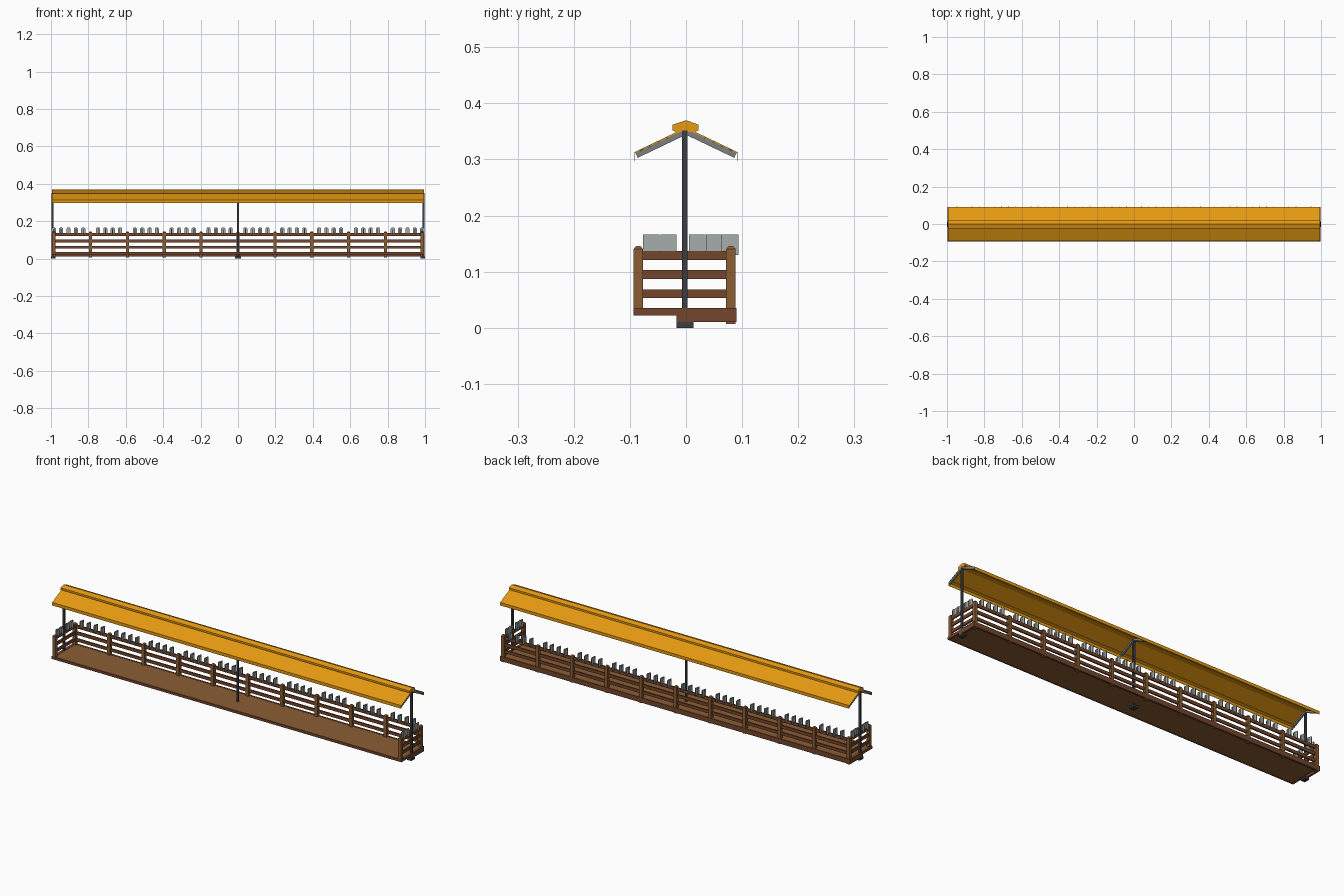
import bpy, bmesh, math
from mathutils import Matrix

if "Cube" in bpy.data.objects:
    bpy.data.objects.remove(bpy.data.objects["Cube"])


def mat(name, rgb):
    m = bpy.data.materials.new(name)
    m.diffuse_color = (*rgb, 1)
    m.use_nodes = True
    m.node_tree.nodes["Principled BSDF"].inputs["Base Color"].default_value = m.diffuse_color
    return m


YELLOW = mat("roof_yellow", (0.78, 0.32, 0.006))
WOOD = mat("light_wood", (0.26, 0.11, 0.034))
DARK = mat("dark_wood", (0.17, 0.06, 0.025))
STEEL = mat("dark_steel", (0.045, 0.048, 0.055))
GREY = mat("grey_steel", (0.2, 0.21, 0.22))
PALE = mat("pale_grey", (0.38, 0.42, 0.4))
GREEN = mat("dark_leaf", (0.08, 0.12, 0.085))


def finish(name, bm, material):
    bmesh.ops.recalc_face_normals(bm, faces=bm.faces)
    me = bpy.data.meshes.new(name)
    bm.to_mesh(me)
    bm.free()
    me.materials.append(material)
    ob = bpy.data.objects.new(name, me)
    bpy.context.collection.objects.link(ob)
    return ob


def boxes(name, material, items):
    """items: (x0, x1, y0, y1, z0, z1)"""
    bm = bmesh.new()
    for x0, x1, y0, y1, z0, z1 in items:
        m = Matrix.Translation(((x0 + x1) / 2, (y0 + y1) / 2, (z0 + z1) / 2))
        bmesh.ops.create_cube(bm, size=1, matrix=m @ Matrix.Diagonal((x1 - x0, y1 - y0, z1 - z0, 1)))
    return finish(name, bm, material)


def extrude_x(name, material, profile, spans):
    """Extrude a y/z outline along each x span."""
    bm = bmesh.new()
    for x0, x1 in spans:
        f = bm.faces.new([bm.verts.new((x0, y, z)) for y, z in profile])
        ext = bmesh.ops.extrude_face_region(bm, geom=[f])
        bmesh.ops.translate(bm, vec=(x1 - x0, 0, 0),
                            verts=[v for v in ext["geom"] if isinstance(v, bmesh.types.BMVert)])
    return finish(name, bm, material)


def posts(name, items, w=0.0085):
    """Square posts with a pointed, chamfered cap."""
    bm = bmesh.new()
    for x, y, z0 in items:
        rings = []
        for z, r in ((z0, w), (0.140, w), (0.146, w * 0.45)):
            rings.append([bm.verts.new((x + a * r, y + b * r, z))
                          for a, b in ((-1, -1), (1, -1), (1, 1), (-1, 1))])
        for lo, hi in zip(rings, rings[1:]):
            for i in range(4):
                j = (i + 1) % 4
                bm.faces.new((lo[i], lo[j], hi[j], hi[i]))
        bm.faces.new(rings[0])
        bm.faces.new(rings[-1])
    return finish(name, bm, WOOD)


ENDS = (-1, 1)
POST_X = [-0.985 + 0.197 * i for i in range(11)]
RAILS = ((0.053, 0.068), (0.087, 0.103), (0.121, 0.137))

# Deck with darker edge boards
boxes("deck_floor", WOOD, [(-0.985, 0.985, -0.085, 0.082, 0.0225, 0.034)])
boxes("deck_front_edge", DARK, [(-0.997, 0.997, -0.094, -0.085, 0.022, 0.035)])
boxes("deck_end_edges", DARK, [(s * 0.99 - 0.007, s * 0.99 + 0.007, -0.085, 0.09, 0.022, 0.035) for s in ENDS])
boxes("back_skirt_board", DARK, [(-0.997, 0.997, 0.080, 0.090, 0.010, 0.035)])
boxes("end_skirt_boards", DARK, [(s * 0.993 - 0.005, s * 0.993 + 0.005, -0.017, 0.09, 0.010, 0.035) for s in ENDS])

# Fence posts and rails
posts("back_posts", [(x, 0.080, 0.007) for x in POST_X])
posts("front_end_posts", [(s * 0.985, -0.085, 0.024) for s in ENDS])
boxes("back_rails", DARK, [(-0.985, 0.985, 0.076, 0.083, a, b) for a, b in RAILS])
boxes("end_rails", DARK, [(s * 0.985 - 0.0035, s * 0.985 + 0.0035, -0.078, 0.073, a, b)
                          for s in ENDS for a, b in RAILS])

# Crossed plant plates on the top rails
spots = [(a + 0.197 * k / 5, 0.079) for a in POST_X[:-1] for k in (1, 2, 3, 4)]
spots += [(s * 0.985, y) for s in ENDS for y in (-0.062, -0.031, 0.020, 0.050)]
boxes("plant_plates_across", GREEN, [(x - 0.0008, x + 0.0008, y - 0.0145, y + 0.0145, 0.130, 0.158)
                                     for x, y in spots])
boxes("plant_plates_pale", PALE, [(x + d - 0.0006, x + d + 0.0006, y - 0.0145, y + 0.0145, 0.130, 0.166)
                                  for x, y in spots for d in (-0.002, 0.002)])
bm = bmesh.new()
for x, y in spots:
    outline = ((-0.011, 0.131), (0.011, 0.131), (0.011, 0.160), (0.006, 0.166), (-0.006, 0.166), (-0.011, 0.160))
    bm.faces.new([bm.verts.new((x + dx, y, z)) for dx, z in outline])
finish("plant_plates_along", bm, PALE)

# Canopy poles with base plates
POLES = (-0.991, 0, 0.991)
boxes("canopy_poles", STEEL, [(x - 0.005, x + 0.005, -0.007, 0.003, 0.005, 0.352) for x in POLES])
boxes("pole_base_plates", STEEL, [(max(x - 0.015, -1), min(x + 0.015, 1), -0.017, 0.013, 0, 0.010)
                                  for x in POLES])

# Roof: sloping sheets with hanging lips, ridge cap, rafters, purlins
for s, side in ((-1, "front"), (1, "back")):
    extrude_x(side + "_roof_sheet", YELLOW,
              [(0, 0.357), (s * 0.092, 0.313), (s * 0.092, 0.297), (s * 0.0905, 0.297),
               (s * 0.0905, 0.3115), (0, 0.354)], [(-0.995, 0.995)])
    extrude_x(side + "_rafters", GREY,
              [(0, 0.354), (s * 0.090, 0.3115), (s * 0.086, 0.303), (0, 0.344)],
              [(max(x - 0.005, -0.994), min(x + 0.005, 0.994)) for x in POLES])
    extrude_x(side + "_purlin", YELLOW,
              [(s * 0.078, 0.3175), (s * 0.086, 0.3135), (s * 0.085, 0.3105), (s * 0.077, 0.3145)],
              [(-0.99, 0.99)])
extrude_x("ridge_cap", YELLOW,
          [(-0.024, 0.352), (-0.024, 0.362), (0, 0.370), (0.022, 0.362), (0.022, 0.352),
           (0.016, 0.349), (-0.018, 0.349)], [(-0.995, 0.995)])
